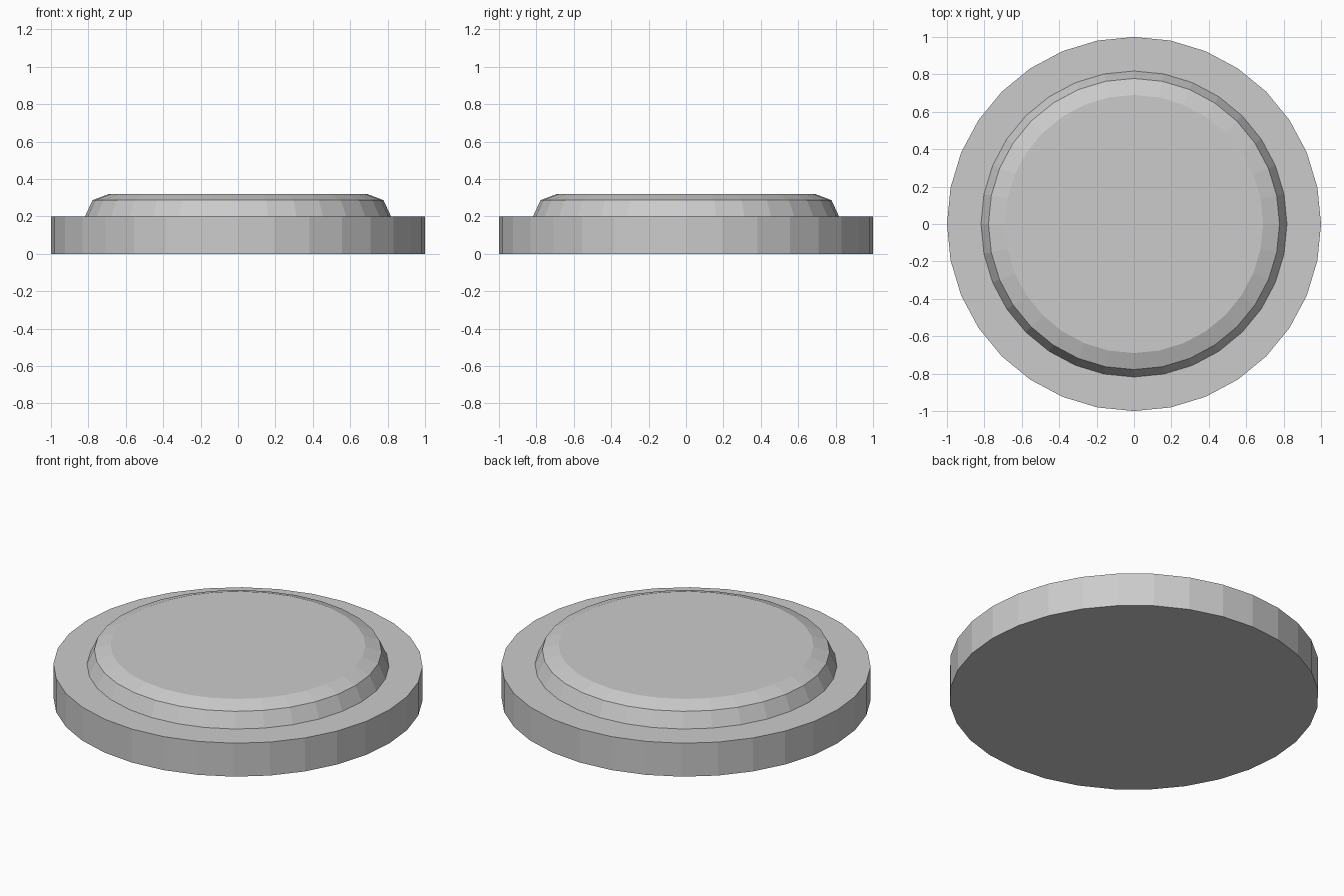
import bpy, bmesh
from math import cos, sin, pi

if "Cube" in bpy.data.objects:
    bpy.data.objects.remove(bpy.data.objects["Cube"])

SIDES = 32

def lathe(name, profile):
    """Turn a (radius, z) profile around z and close both ends with flat caps."""
    bm = bmesh.new()
    rings = [[bm.verts.new((r * cos(2 * pi * i / SIDES), r * sin(2 * pi * i / SIDES), z))
              for i in range(SIDES)] for r, z in profile]
    for low, high in zip(rings, rings[1:]):
        for i in range(SIDES):
            j = (i + 1) % SIDES
            bm.faces.new((low[i], low[j], high[j], high[i]))
    bm.faces.new(rings[0][::-1])
    bm.faces.new(rings[-1])
    mesh = bpy.data.meshes.new(name)
    bm.to_mesh(mesh)
    bm.free()
    obj = bpy.data.objects.new(name, mesh)
    bpy.context.collection.objects.link(obj)
    return obj

# Flat base disc stepping up to a raised pad with a two-step rounded rim
lathe("stepped_disc", [(1, 0), (1, 0.2), (0.818, 0.2), (0.778, 0.287), (0.69, 0.32)])
